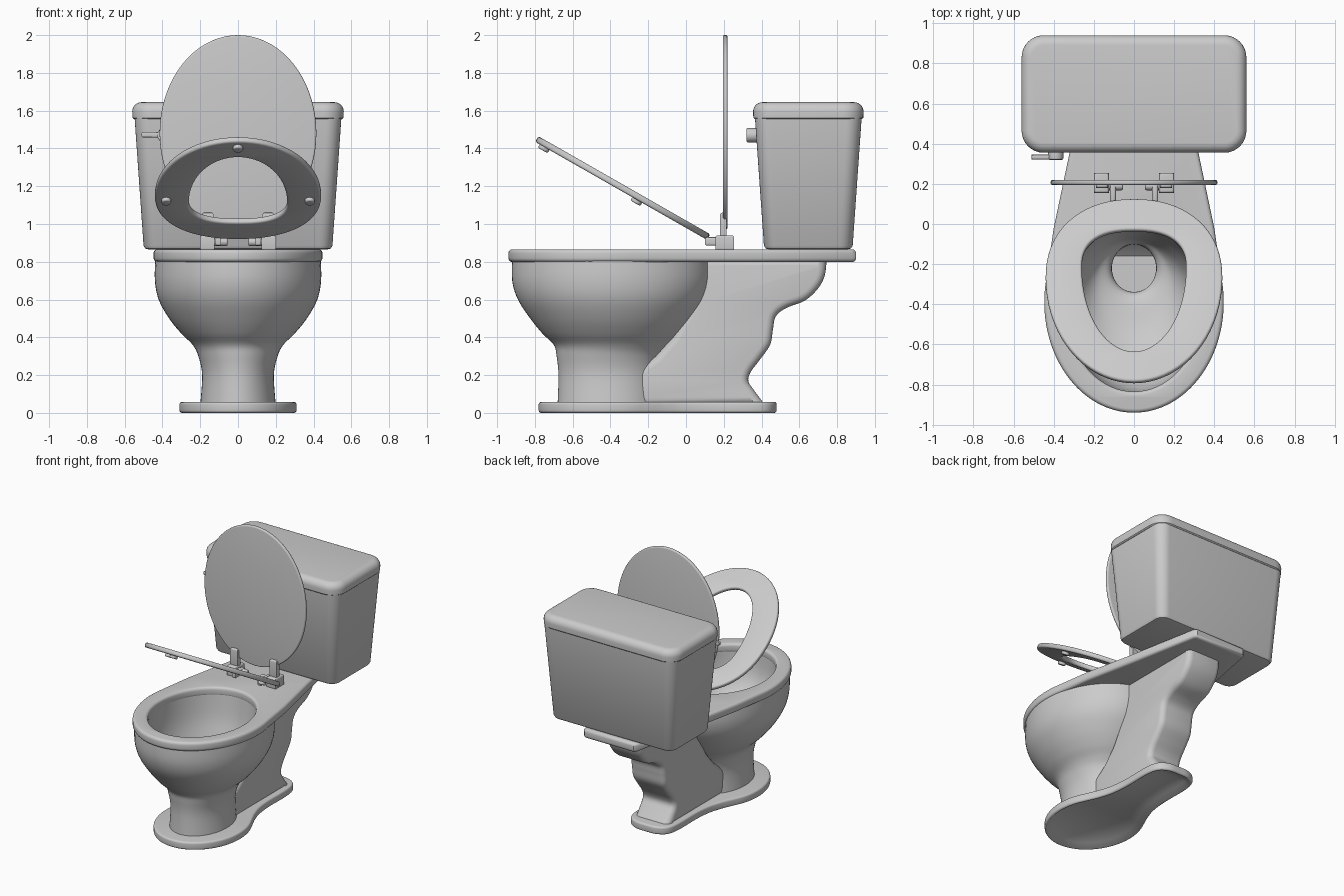
import bpy, bmesh
from math import sin, cos, pi, radians, copysign
from mathutils import Matrix, Vector

cube = bpy.data.objects.get("Cube")
if cube:
    bpy.data.objects.remove(cube)

porcelain = bpy.data.materials.new("white_porcelain")
porcelain.use_nodes = True
porcelain.diffuse_color = (0.6, 0.6, 0.6, 1)
porcelain.node_tree.nodes["Principled BSDF"].inputs["Base Color"].default_value = (0.6, 0.6, 0.6, 1)


def finish(name, bm, matrix=Matrix()):
    """Weld, shade and link a mesh."""
    bmesh.ops.remove_doubles(bm, verts=bm.verts, dist=0.0004)
    bmesh.ops.recalc_face_normals(bm, faces=bm.faces)
    mesh = bpy.data.meshes.new(name)
    bm.to_mesh(mesh)
    bm.free()
    mesh.transform(matrix)
    mesh.materials.clear()
    mesh.materials.append(porcelain)
    mesh.shade_smooth()
    mesh.set_sharp_from_angle(angle=radians(38))
    obj = bpy.data.objects.new(name, mesh)
    bpy.context.collection.objects.link(obj)
    return obj


def plate(name, outlines, thick, bevel, matrix):
    """Flat slab with rounded edges from an outline and optional holes."""
    curve = bpy.data.curves.new(name, "CURVE")
    curve.dimensions, curve.fill_mode = "2D", "BOTH"
    curve.extrude, curve.bevel_depth = thick / 2 - bevel, bevel
    curve.offset, curve.bevel_resolution = -bevel, 3
    for pts in outlines:
        s = curve.splines.new("POLY")
        s.points.add(len(pts) - 1)
        for p, (x, y) in zip(s.points, pts):
            p.co = (x, y, 0, 1)
        s.use_cyclic_u = True
    temp = bpy.data.objects.new("temp", curve)
    bpy.context.collection.objects.link(temp)
    bpy.context.view_layer.update()
    mesh = bpy.data.meshes.new_from_object(temp.evaluated_get(bpy.context.evaluated_depsgraph_get()))
    bpy.data.objects.remove(temp)
    bm = bmesh.new()
    bm.from_mesh(mesh)
    return finish(name, bm, matrix)


def loft(name, rings, cap_start=True, cap_end=True):
    """Skin through rings of equal point count."""
    bm = bmesh.new()
    loops = [[bm.verts.new(p) for p in ring] for ring in rings]
    n = len(loops[0])
    for a, b in zip(loops, loops[1:]):
        for i in range(n):
            j = (i + 1) % n
            bm.faces.new((a[i], a[j], b[j], b[i]))
    if cap_start:
        bm.faces.new(loops[0])
    if cap_end:
        bm.faces.new(loops[-1])
    return finish(name, bm)


def egg(rx, front, back, cy=0, power=2.0, n=72):
    """Oval with separate front and back lengths; power squares off the back."""
    pts = []
    for i in range(n):
        c, s = cos(2 * pi * i / n), sin(2 * pi * i / n)
        e = 2 / power if s > 0 else 1
        pts.append((rx * copysign(abs(c) ** e, c), cy + (back if s > 0 else front) * copysign(abs(s) ** e, s)))
    return pts


def rounded(rx, ry, r, cy, n=8):
    """Rounded rectangle."""
    pts = []
    for k, (sx, sy) in enumerate([(1, 1), (-1, 1), (-1, -1), (1, -1)]):
        for i in range(n + 1):
            a = (k + i / n) * pi / 2
            pts.append((sx * (rx - r) + r * cos(a), cy + sy * (ry - r) + r * sin(a)))
    return pts


def smooth(ctrl, steps=6):
    """Catmull-Rom curve through control points."""
    p = [Vector(c) for c in [ctrl[0], *ctrl, ctrl[-1]]]
    out = []
    for a, b, c, d in zip(p, p[1:], p[2:], p[3:]):
        for i in range(steps):
            t = i / steps
            out.append(tuple(0.5 * (2 * b + (c - a) * t + (2 * a - 5 * b + 4 * c - d) * t * t
                                    + (3 * b - a - 3 * c + d) * t ** 3)))
    return out + [tuple(p[-1])]


def mirrored(half):
    """Close a right-hand half outline, running front to back, across x = 0."""
    return half + [(-x, y) for x, y in reversed(half) if x > 1e-4]


def at(x, y, z):
    return Matrix.Translation((x, y, z))


def box(name, x, y, z, bevel=0.012):
    (x0, x1), (y0, y1), (z0, z1) = x, y, z
    return plate(name, [[(x0, y0), (x1, y0), (x1, y1), (x0, y1)]], z1 - z0, bevel, at(0, 0, (z0 + z1) / 2))


def rod(name, radius, length, matrix, bevel=0.008):
    return plate(name, [egg(radius, radius, radius, n=24)], length, bevel, matrix)


# Bowl and pedestal shell: height, half width, half depth, centre y
def oval_rings(rows, steps=5):
    return [[(x, y, z) for x, y in egg(rx, ry, ry, cy)] for z, rx, ry, cy in smooth4(rows, steps)]


def smooth4(rows, steps):
    a = smooth([(r[0], r[1]) for r in rows], steps)
    b = smooth([(r[2], r[3]) for r in rows], steps)
    return [(*p, *q) for p, q in zip(a, b)]


loft("bowl_shell", oval_rings([
    (.04, .20, .27, -.41), (.2, .19, .265, -.41), (.3, .21, .28, -.405), (.36, .24, .31, -.39),
    (.42, .3, .37, -.39), (.5, .365, .435, -.39), (.6, .42, .5, -.39), (.7, .44, .53, -.39),
    (.82, .438, .53, -.39)]), False, False)

# Hollow of the bowl, narrowing to the drain
loft("bowl_hollow", oval_rings([
    (.3, .11, .12, -.22), (.38, .12, .13, -.23), (.43, .2, .23, -.31), (.52, .28, .33, -.39),
    (.65, .325, .395, -.42), (.84, .34, .42, -.42)]), True, False)

# Rim slab running back under the tank
arc = [(.447 * sin(a * pi / 60), -.39 - .55 * cos(a * pi / 60)) for a in range(35)]
rim = mirrored(arc + [(.4, -.02), (.32, .36), (.22, .88), (.2, .9)])
plate("bowl_rim", [rim, egg(.335, .415, .415, -.42)], .067, .02, at(0, 0, .8325))

# Foot with a recessed underside
foot_half = [(.31 * sin(a * pi / 48), -.41 - .37 * cos(a * pi / 48)) for a in range(33)]
tail = smooth([(.225, -.13), (.19, -.02), (.175, .12), (.175, .33), (.15, .43), (.08, .475), (0, .48)], 4)
foot = plate("foot", [mirrored(foot_half + tail)], .058, .014, at(0, 0, .029))
bm = bmesh.new()
bm.from_mesh(foot.data)
under = [f for f in bm.faces if f.normal.z < -.99]
bmesh.ops.inset_region(bm, faces=under, thickness=.035, use_even_offset=True)
bmesh.ops.translate(bm, verts=list({v for f in under for v in f.verts}), vec=(0, 0, .03))
bm.to_mesh(foot.data)
bm.free()

# Trap column behind the bowl, drawn from the side
back = smooth([(.42, .04), (.36, .12), (.33, .17), (.345, .22), (.39, .28), (.445, .36), (.46, .44),
               (.475, .51), (.53, .555), (.63, .595), (.7, .66), (.735, .73), (.745, .82)])
front = [(.06, .82), (.05, .6), (-.07, .4), (-.16, .3), (-.3, .2), (-.3, .04)]
side = Matrix(((0, 0, 1, 0), (1, 0, 0, 0), (0, 1, 0, 0), (0, 0, 0, 1)))
plate("trap_column", [back + front], .28, .04, side)

# Tank and its cover
def rect_rings(rows):
    return [[(x, y, z) for x, y in rounded(rx, ry, r, .6475)] for z, rx, ry, r in rows]


loft("tank", rect_rings([(.866, .475, .21, .05), (.87, .49, .225, .06), (.885, .5, .235, .07),
                         (1.57, .548, .283, .08)]))
dome = [(1.595 + .05 * sin(a), .51 + .05 * cos(a), .2425 + .05 * cos(a), .06 + .05 * cos(a))
        for a in [i * pi / 12 for i in range(7)]]
loft("tank_cover", rect_rings([(1.555, .55, .283, .1), (1.562, .558, .291, .108)] + dome))

# Flush handle
facing = Matrix.Rotation(pi / 2, 4, "X")
rod("handle_hub", .038, .06, at(-.39, .35, 1.47) @ facing)
box("handle_lever", (-.51, -.38), (.322, .345), (1.458, 1.487), .008)

# Raised lid
plate("lid", [egg(.415, .51, .52, power=2.0)], .024, .009, at(0, .207, 1.48) @ facing)

# Tilted seat ring with bumpers underneath
tilt = at(0, .13, .925) @ Matrix.Rotation(radians(-29.7), 4, "X") @ Matrix.Scale(1.151, 4, (0, 1, 0))
plate("seat", [egg(.44, .52, .39, -.4, 2.2), egg(.26, .42, .185, -.35, 2.5)], .034, .012, tilt)
for name, x, y in [("front_bumper", 0, -.87), ("left_bumper", .38, -.38), ("right_bumper", -.38, -.38)]:
    rod(name, .026, .03, tilt @ at(x, y, -.022))

# Hinges
for name, s in [("left", 1), ("right", -1)]:
    def span(a, b):
        return tuple(sorted((s * a, s * b)))
    box(name + "_hinge_post", span(.125, .2), (.155, .255), (.86, .94))
    box(name + "_lid_tab", span(.13, .19), (.18, .215), (.93, 1.06))
    box(name + "_seat_arm", span(.09, .12), (.1, .215), (.885, .93))
    rod(name + "_hinge_pin", .022, .14, at(s * .125, .19, .905) @ Matrix.Rotation(pi / 2, 4, "Y"))
